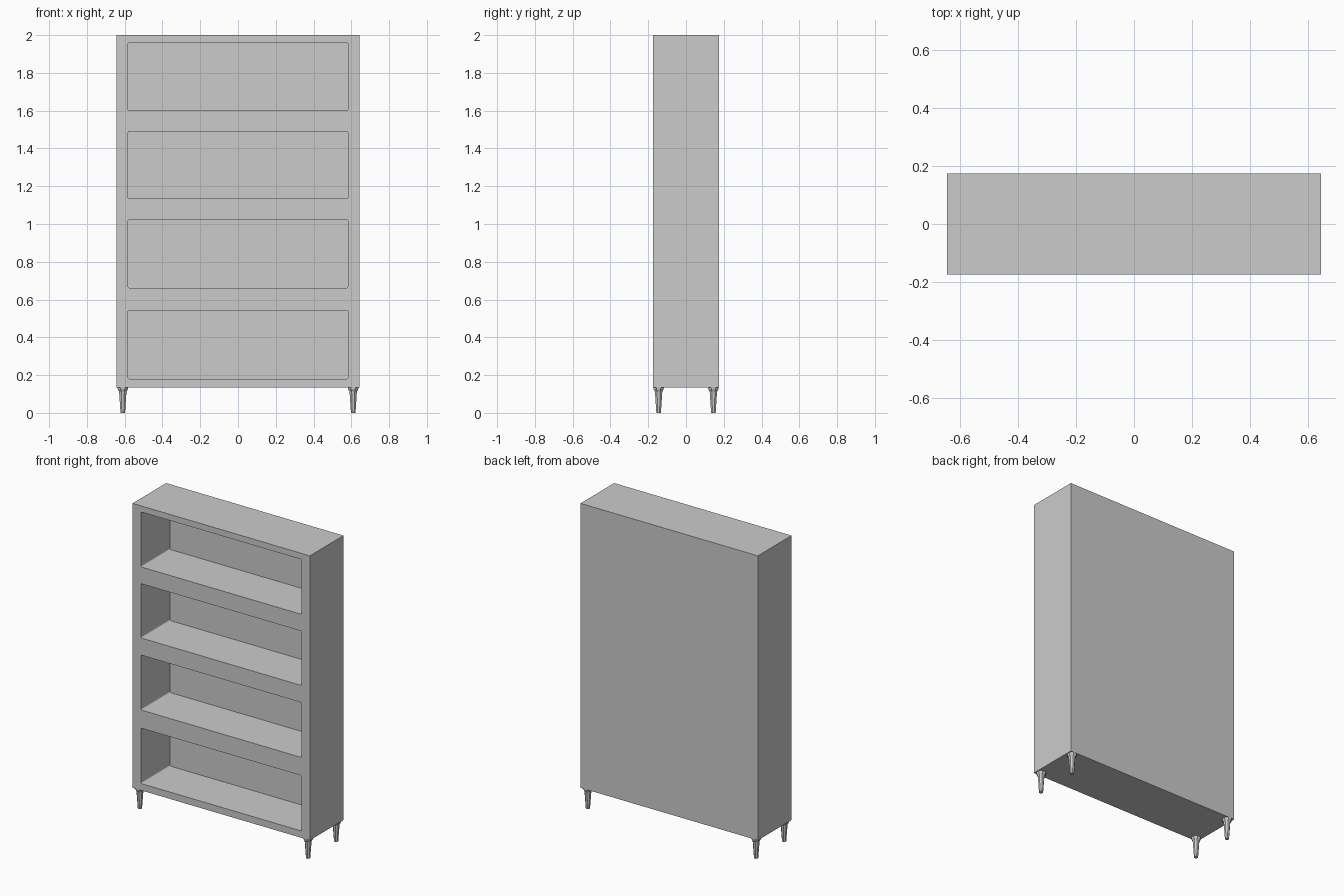
import bpy, bmesh, math

if "Cube" in bpy.data.objects:
    bpy.data.objects.remove(bpy.data.objects["Cube"])

HX, HY, Z0, Z1 = 0.643, 0.174, 0.135, 2.0   # cabinet half sizes, bottom, top
BACK = 0.126                                # y of the inner back wall
OPEN_X = 0.582
OPENINGS = [(0.18, 0.543), (0.662, 1.022), (1.134, 1.49), (1.60, 1.96)]


def make_object(name, bm):
    bmesh.ops.recalc_face_normals(bm, faces=bm.faces)
    mesh = bpy.data.meshes.new(name)
    bm.to_mesh(mesh)
    bm.free()
    obj = bpy.data.objects.new(name, mesh)
    bpy.context.collection.objects.link(obj)
    return obj


def add_box(bm, lo, hi):
    verts = bmesh.ops.create_cube(bm, size=1)["verts"]
    for v in verts:
        for i in range(3):
            v.co[i] = lo[i] if v.co[i] < 0 else hi[i]
    return verts


# Cabinet body
bm = bmesh.new()
add_box(bm, (-HX, -HY, Z0), (HX, HY, Z1))
body = make_object("cabinet_body", bm)

# Shelf openings, with slightly rounded corners
bm = bmesh.new()
for low, high in OPENINGS:
    add_box(bm, (-OPEN_X, -HY - 0.1, low), (OPEN_X, BACK, high))
depth_edges = [e for e in bm.edges if abs(e.verts[0].co.y - e.verts[1].co.y) > 0.1]
bmesh.ops.bevel(bm, geom=depth_edges, offset=0.008, segments=3, profile=0.5, affect='EDGES')
cutter = make_object("opening_cutter", bm)
cutter.hide_render = True

cut = body.modifiers.new("openings", 'BOOLEAN')
cut.operation = 'DIFFERENCE'
cut.solver = 'EXACT'
cut.object = cutter
bpy.context.view_layer.objects.active = body
bpy.ops.object.modifier_apply(modifier="openings")
bpy.data.objects.remove(cutter)

# Tapered legs with a wider collar at the top
LEG_PROFILE = [(0.012, 0.0), (0.0195, 0.112), (0.026, 0.123), (0.028, Z0)]
SIDES = 8


def make_leg(name, x, y):
    bm = bmesh.new()
    rings = []
    for r, z in LEG_PROFILE:
        r /= math.cos(math.pi / SIDES)
        angles = [math.tau * (i + 0.5) / SIDES for i in range(SIDES)]
        rings.append([bm.verts.new((x + r * math.cos(a), y + r * math.sin(a), z)) for a in angles])
    for a, b in zip(rings, rings[1:]):
        for i in range(SIDES):
            j = (i + 1) % SIDES
            bm.faces.new((a[i], a[j], b[j], b[i]))
    bm.faces.new(rings[0])
    bm.faces.new(rings[-1])
    make_object(name, bm)


for side, x in (("left", -0.61), ("right", 0.61)):
    for end, y in (("front", -0.145), ("back", 0.145)):
        make_leg(f"{end}_{side}_leg", x, y)
